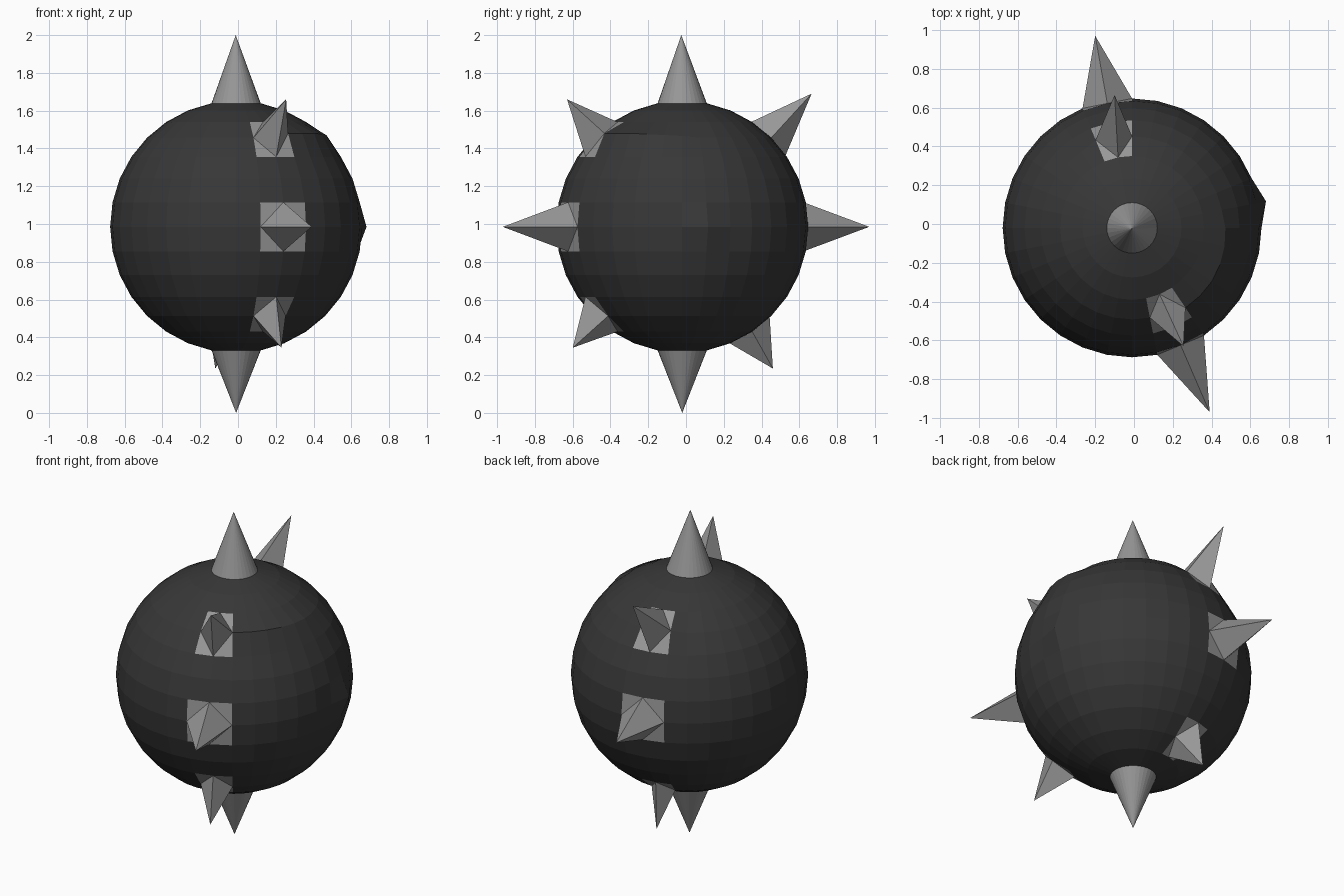
import bpy, bmesh, math
from mathutils import Vector

if "Cube" in bpy.data.objects:
    bpy.data.objects.remove(bpy.data.objects["Cube"])

R = 0.667
C = Vector((-0.01, -0.02, 0.985))
STEP = math.radians(11.25)


def material(name, v):
    m = bpy.data.materials.new(name)
    m.diffuse_color = (v, v, v, 1)
    m.use_nodes = True
    m.node_tree.nodes["Principled BSDF"].inputs["Base Color"].default_value = m.diffuse_color
    return m


def on_sphere(lat, lon):
    """Grid position on the ball, in steps of 11.25 degrees."""
    a, b = lat * STEP, lon * STEP
    return Vector((math.cos(a) * math.cos(b), math.cos(a) * math.sin(b), math.sin(a))) * R


# Ball: faceted sphere, 32 segments by 16 rings
bm = bmesh.new()
bmesh.ops.create_uvsphere(bm, u_segments=32, v_segments=16, radius=R)


def nearest(lat, lon):
    p = on_sphere(lat, lon)
    return min(bm.verts, key=lambda v: (v.co - p).length)


# Spikes: (latitude step, longitude step, tip position)
spikes = [
    (8, 0, (-0.012, -0.025, 2.0)),
    (-8, 0, (-0.01, -0.02, 0.0)),
    (0, -6, (0.39, -0.97, 0.985)),
    (0, 9, (-0.20, 0.97, 0.985)),
    (4, -6, (0.255, -0.63, 1.66)),
    (-4, -6, (0.23, -0.60, 0.345)),
    (4, 9, (-0.10, 0.665, 1.69)),
    (-5, 9, (-0.12, 0.46, 0.235)),
]
# Low dark bump on the right side, and slight creases beside the upper spikes
bumps = [(0, 1, 1.055), (4, -5, 1.05), (4, -4, 1.05), (4, -3, 1.05),
         (4, -2, 1.04), (4, -1, 1.03), (4, 0, 1.02), (4, 10, 1.04)]

tips = [(nearest(a, b), Vector(t) - C) for a, b, t in spikes]
moved = [(nearest(a, b), s) for a, b, s in bumps]

for v, tip in tips:
    for f in list(v.link_faces):
        f.material_index = 1
        if len(f.verts) == 4:
            # split off the outer corner so the spike becomes a pyramid
            vs = list(f.verts)
            i = vs.index(v)
            bmesh.utils.face_split(f, vs[i - 1], vs[(i + 1) % 4])
for v, s in moved:
    v.co *= s
for v, tip in tips:
    v.co = tip

bmesh.ops.translate(bm, verts=bm.verts, vec=C)
bmesh.ops.recalc_face_normals(bm, faces=bm.faces)
mesh = bpy.data.meshes.new("spiked_ball")
bm.to_mesh(mesh)
bm.free()
mesh.materials.append(material("dark iron", 0.038))
mesh.materials.append(material("grey steel", 0.31))
ball = bpy.data.objects.new("spiked_ball", mesh)
bpy.context.collection.objects.link(ball)
